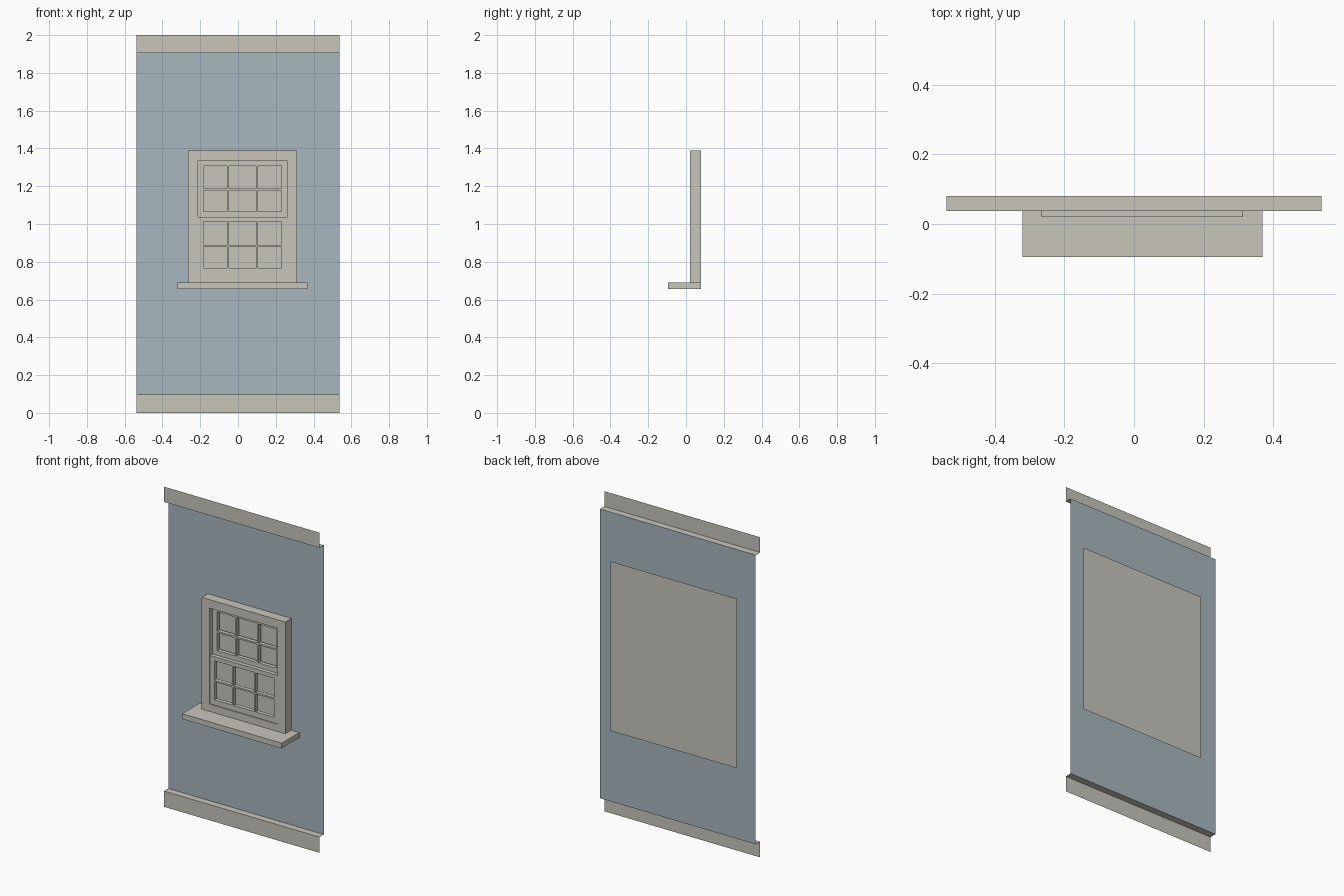
import bpy, bmesh

if "Cube" in bpy.data.objects:
    bpy.data.objects.remove(bpy.data.objects["Cube"])


def material(name, rgb):
    m = bpy.data.materials.new(name)
    m.diffuse_color = (*rgb, 1.0)
    m.use_nodes = True
    m.node_tree.nodes["Principled BSDF"].inputs["Base Color"].default_value = m.diffuse_color
    return m


CREAM = material("warm_grey_paint", (0.58, 0.56, 0.50))
BLUE = material("dusty_blue_wall", (0.39, 0.475, 0.52))


def finish(bm, name, mat, closed):
    if closed:
        bmesh.ops.recalc_face_normals(bm, faces=bm.faces)
    me = bpy.data.meshes.new(name)
    bm.to_mesh(me)
    bm.free()
    me.materials.append(mat)
    ob = bpy.data.objects.new(name, me)
    bpy.context.collection.objects.link(ob)
    return ob


def plate(name, xs, zs, holes, y0, y1, mat):
    """Upright plate on a grid of x and z lines; the cells in holes stay open."""
    bm = bmesh.new()
    v = [[bm.verts.new((x, y0, z)) for z in zs] for x in xs]
    for i in range(len(xs) - 1):
        for k in range(len(zs) - 1):
            if (i, k) not in holes:
                bm.faces.new((v[i][k], v[i + 1][k], v[i + 1][k + 1], v[i][k + 1]))
    bmesh.ops.delete(bm, geom=[p for p in bm.verts if not p.link_faces], context='VERTS')
    if y1 is not None:
        # keep the front faces and add back faces and rims
        front = bm.faces[:]
        geo = bmesh.ops.extrude_face_region(bm, geom=front, use_keep_orig=True)["geom"]
        moved = [g for g in geo if isinstance(g, bmesh.types.BMVert)]
        bmesh.ops.translate(bm, verts=moved, vec=(0, y1 - y0, 0))
    return finish(bm, name, mat, y1 is not None)


def strip(name, profile, half, mat):
    """Open (y, z) profile drawn out along x."""
    bm = bmesh.new()
    a = [bm.verts.new((-half, y, z)) for y, z in profile]
    b = [bm.verts.new((half, y, z)) for y, z in profile]
    for i in range(len(profile) - 1):
        bm.faces.new((a[i], b[i], b[i + 1], a[i + 1]))
    return finish(bm, name, mat, False)


HALF = 0.538
WALL_Y = 0.08
TRIM_Y = 0.037

# wall sheet with the window opening
plate("wall", [-HALF, -0.212, 0.26, HALF], [0.098, 0.735, 1.335, 1.905],
      {(1, 1)}, WALL_Y, None, BLUE)

# skirting and cornice, each a face board with one ledge back to the wall
strip("skirting", [(TRIM_Y, 0), (TRIM_Y, 0.098), (WALL_Y, 0.098)], HALF, CREAM)
strip("cornice", [(WALL_Y, 1.905), (TRIM_Y, 1.905), (TRIM_Y, 2.0)], HALF, CREAM)

# window surround and sill
plate("window_frame", [-0.265, -0.212, 0.26, 0.313], [0.69, 0.735, 1.335, 1.388],
      {(1, 1)}, 0.02, WALL_Y, CREAM)
plate("window_sill", [-0.32, 0.368], [0.657, 0.69], set(), -0.095, WALL_Y, CREAM)

# two sashes of six panes, the lower one in front
sash_x = [-0.212, -0.182, -0.058, -0.048, 0.095, 0.104, 0.23, 0.26]
panes = {(i, k) for i in (1, 3, 5) for k in (1, 3)}
plate("lower_sash", sash_x, [0.735, 0.768, 0.88, 0.89, 1.012, 1.037],
      panes, 0.026, 0.051, CREAM)
plate("upper_sash", sash_x, [1.02, 1.065, 1.177, 1.187, 1.308, 1.335],
      panes, 0.052, 0.077, CREAM)

# backing sheet behind the window
plate("window_backing", [-0.42, 0.455], [0.547, 1.606], set(), 0.095, None, CREAM)
